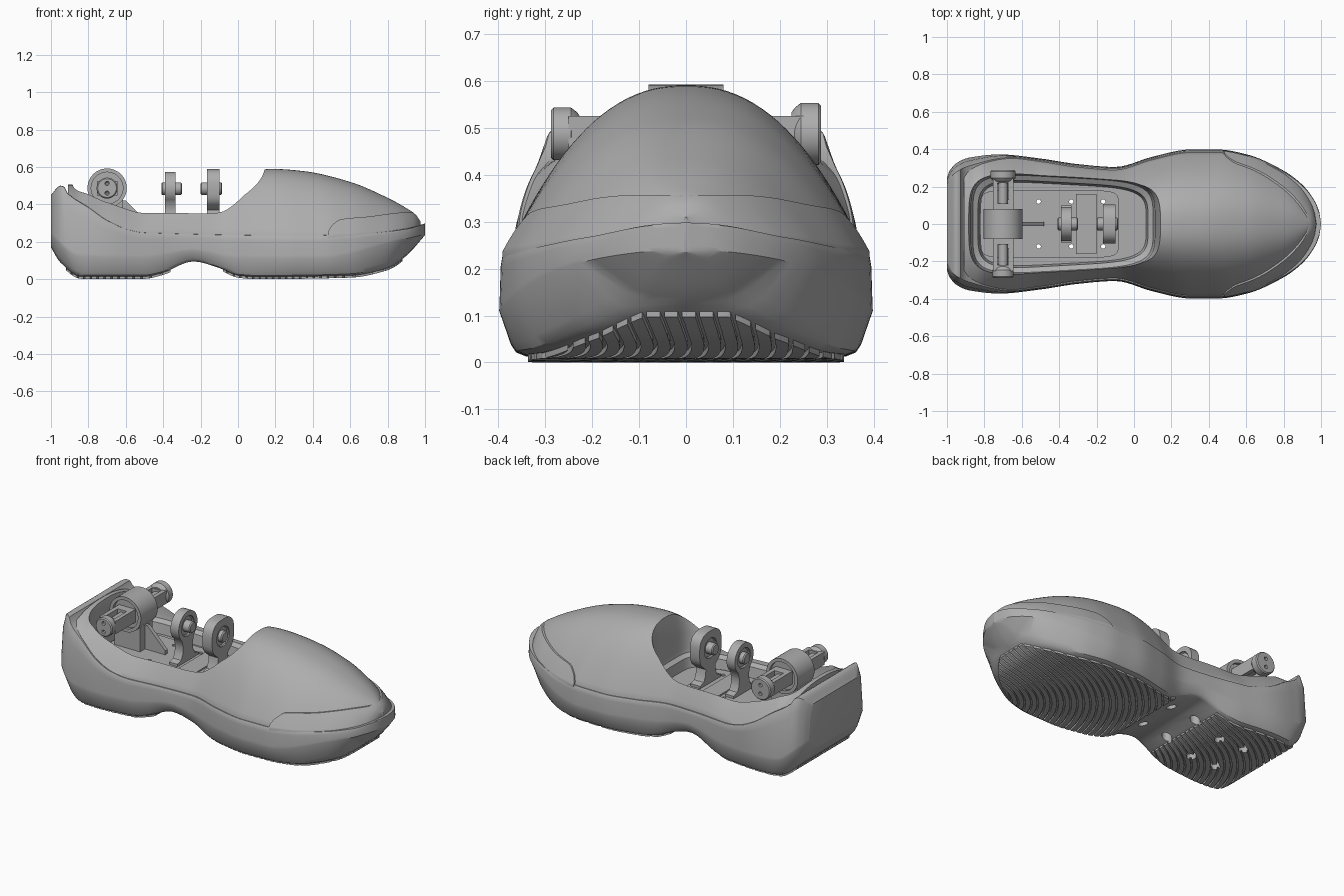
import bpy, bmesh, math
from mathutils import Vector

cube = bpy.data.objects.get("Cube")
if cube:
    bpy.data.objects.remove(cube, do_unlink=True)

grey = bpy.data.materials.new("plain grey")
grey.use_nodes = True
grey.diffuse_color = (0.42, 0.42, 0.42, 1)
grey.node_tree.nodes["Principled BSDF"].inputs["Base Color"].default_value = grey.diffuse_color
parts = []


def skin(name, *stacks):
    """One closed solid for each stack of equal-length rings, all in one object."""
    bm = bmesh.new()
    for rings in stacks:
        rows = [[bm.verts.new(p) for p in ring] for ring in rings]
        n = len(rows[0])
        for a, b in zip(rows, rows[1:]):
            for i in range(n):
                j = (i + 1) % n
                bm.faces.new((a[i], a[j], b[j], b[i]))
        bm.faces.new(rows[0])
        bm.faces.new(rows[-1])
    bmesh.ops.recalc_face_normals(bm, faces=bm.faces)
    mesh = bpy.data.meshes.new(name)
    bm.to_mesh(mesh)
    bm.free()
    mesh.materials.append(grey)
    obj = bpy.data.objects.new(name, mesh)
    bpy.context.collection.objects.link(obj)
    parts.append(obj)
    return obj


def loft(name, lo, hi, section, n=90):
    """Skin half sections, mirrored in y, along x; stations crowd at the ends."""
    rings = []
    for i in range(n + 1):
        x = (lo + hi) / 2 - (hi - lo) / 2 * math.cos(math.pi * i / n)
        half = section(x)
        full = half + [(-y, z) for y, z in reversed(half[1:-1])]
        rings.append([(x, y, z) for y, z in full])
    return skin(name, rings)


def lathe(name, profile, loc, axis="Z", n=40):
    """Turn (radius, height) points around an axis through loc."""
    rings = []
    for r, h in profile:
        ring = []
        for i in range(n):
            a = math.tau * i / n
            c, s = r * math.cos(a), r * math.sin(a)
            p = {"X": (h, c, s), "Y": (c, h, s), "Z": (c, s, h)}[axis]
            ring.append(Vector(loc) + Vector(p))
        rings.append(ring)
    return skin(name, rings)


def rod(name, r, lo, hi, loc, axis):
    return lathe(name, [(r - .006, lo), (r, lo + .006), (r, hi - .006), (r - .006, hi)], loc, axis)


def box(name, x0, x1, y0, y1, z0, z1):
    return skin(name, [[(x0, y0, z), (x1, y0, z), (x1, y1, z), (x0, y1, z)] for z in (z0, z1)])


def rounded_ring(xc, a, b, taper, power, z, n=96):
    """Rounded rectangle whose half depth shrinks towards +x."""
    ring = []
    for i in range(n):
        t = math.tau * i / n
        u, v = (math.copysign(abs(k) ** power, k) for k in (math.cos(t), math.sin(t)))
        ring.append((xc + a * u, (b - taper * a * u) * v, z))
    return ring


def cut(cutters, *targets, operation="DIFFERENCE"):
    for target in targets:
        bpy.context.view_layer.objects.active = target
        for c in cutters:
            mod = target.modifiers.new("cut", "BOOLEAN")
            mod.operation, mod.solver, mod.object = operation, "EXACT", c
            bpy.ops.object.modifier_apply(modifier=mod.name)
    for c in cutters:
        parts.remove(c)
        bpy.data.objects.remove(c, do_unlink=True)


def curve(*pts):
    """Smooth function through (x, value) points without overshoot."""
    slopes = [(b[1] - a[1]) / (b[0] - a[0]) for a, b in zip(pts, pts[1:])]
    inner = [2 * a * b / (a + b) if a * b > 0 else 0 for a, b in zip(slopes, slopes[1:])]
    tan = [slopes[0]] + inner + [slopes[-1]]

    def f(x):
        x = min(max(x, pts[0][0]), pts[-1][0])
        i = max(k for k in range(len(pts) - 1) if pts[k][0] <= x)
        (xa, a), (xb, b) = pts[i], pts[i + 1]
        h = xb - xa
        t = (x - xa) / h
        s = t * t * (3 - 2 * t)
        return a + (b - a) * s + h * t * (1 - t) * (tan[i] * (1 - t) - tan[i + 1] * t)
    return f


# Side and plan profiles of the shoe
half_width = curve((-1, .25), (-.985, .285), (-.95, .325), (-.88, .355), (-.72, .372), (-.5, .35),
                   (-.3, .32), (-.1, .305), (.1, .36), (.3, .398), (.45, .398), (.6, .373),
                   (.8, .285), (.9, .21), (.96, .133), (.99, .065), (1, .004))
sole_z = curve((-1, .17), (-.95, .09), (-.84, .014), (-.5, .014), (-.4, .035), (-.24, .095),
               (-.1, .06), (0, .02), (.1, .012), (.6, .02), (.8, .06), (.9, .125), (1, .235))
belly_z = curve((-1, .23), (-.85, .12), (-.5, .11), (-.24, .15), (0, .11), (.45, .11), (.83, .2), (1, .24))
seam_z = curve((-1, .45), (-.95, .5), (-.93, .495), (-.915, .465), (-.8, .385), (-.7, .315),
               (-.6, .27), (-.5, .25), (.3, .235), (.6, .24), (.9, .27), (1, .298))
crown_z = curve((-.91, .505), (-.87, .505), (-.8, .53), (-.7, .52), (-.5, .48), (-.3, .535), (-.1, .54),
                (.05, .57), (.18, .59), (.35, .578), (.6, .52), (.8, .435), (.9, .38), (.95, .345), (.975, .31))
bumper_z = curve((.48, .25), (.5, .285), (.55, .32), (.7, .335), (.9, .357), (.975, .357))
lean = curve((-1, .13), (-.9, .1), (-.6, 0), (1, 0))
heel_fit = curve((-.91, .76), (-.88, .85), (-.8, .93), (-.6, 1), (1, 1))
sole_fit = curve((-1, .6), (-.9, .78), (-.8, .86), (1, .86))


def toe_width(x, end):
    # plan width pulled in so that the toe closes at the given x
    shift = (1 - end) * max((x - .5) / (end - .5), 0)
    return half_width(x + shift)


def sole_width(x):
    return sole_fit(x) * toe_width(x, .9)


def midsole_section(x):
    w, b, k, t, d = half_width(x), sole_z(x), belly_z(x), seam_z(x), lean(x)
    s, e = sole_width(x), (seam_z(x) - belly_z(x)) * .75
    return [(0, b), (s, b), (s + (w - s) * .35, b + .08 * (k - b)), (s + (w - s) * .55, b + .25 * (k - b)),
            (w, k), (w * .998, k + .02 * min(e * 10, 1)), (w * (.992 - .4 * d), k + e),
            (w * (.983 - d), t - .01), (w * (.97 - d), t - .002), (w * (.9 - d), t), (0, t)]


def dome(x, w, top, n=22):
    s = seam_z(x)
    height = max(crown_z(x) - s, .012)
    limit = min(max((top - s) / height, .01), .9995)
    side = []
    for i in range(n + 1):
        u = limit * (1 - (1 - i / n) ** 2)
        side.append((w * (1 - u) ** .42, s + u * height))
    return [(0, s - .02), (w, s - .02)] + side + [(0, s + limit * height)]


midsole = loft("midsole", -1, 1, midsole_section)
upper = loft("upper", -.91, .955, lambda x: dome(x, max(heel_fit(x) * toe_width(x, .955) - .016, .004), 1))
loft("toe_bumper", .48, .975, lambda x: dome(x, max(toe_width(x, .975) - .006, .005), bumper_z(x)), 60)

# Foot opening with a stepped wall and a flared lip, floor tray, bolt holes
steps = ((.045, .26), (.035, .32), (.008, .335), (.002, .36), (-.002, .45), (-.035, .6), (-.05, .7))
cut([skin("opening", [rounded_ring(-.38, .49 - i, .257 - i, .055, .42, z) for i, z in steps])], midsole, upper)
tray = skin("tray", [rounded_ring(-.45, .37, .18, 0, .22, z) for z in (.24, .275)])
pads = [loft(name, lo, hi, lambda x: [(0, sole_z(x) - .012), (sole_width(x) * .985, sole_z(x) - .012),
                                      (sole_width(x) * .985, sole_z(x) + .004), (0, sole_z(x) + .004)], 40)
        for name, lo, hi in (("heel_tread", -.92, -.36), ("forefoot_tread", -.08, .88))]

# Curved tread ribs cut out of the sole pads
for pad, cx in zip(pads, (-.3, .75)):
    walls = []
    for k in range(2, 34):
        r = .036 * k
        outline = []
        for rad, sign in ((r, 1), (r + .027, -1)):
            for i in range(41):
                a = math.radians(10 + 200 * (i if sign > 0 else 40 - i) / 40)
                outline.append((cx + rad * math.cos(a), -.42 + rad * math.sin(a)))
        walls.append([[(x, y, z) for x, y in outline] for z in (-.1, .3)])
    cut([skin("ribs", *walls)], pad, operation="INTERSECT")

bolts = [(x, y) for x in (-.68, -.51, -.335, -.165) for y in (-.12, .12)]
cut([lathe("bolt_hole", [(.028, -.1), (.028, .2), (.012, .2), (.012, .4)], (x, y, 0), n=20) for x, y in bolts],
    midsole, upper, tray, pads[0])


# Two upright bearing brackets
def bracket(name, x0, x1, zc, r, power):
    half = [(.1, .27), (.1, .29), (.065, .3), (.05, .33), (.045, .37)]
    for deg in range(-50, 90, 10):
        c, s = math.cos(math.radians(deg)), math.sin(math.radians(deg))
        half.append((r * c ** power, zc + r * math.copysign(abs(s) ** power, s)))
    full = half + [(0, zc + r)] + [(-y, z) for y, z in reversed(half)]
    return skin(name, [[(x, y, z) for y, z in full] for x in (x0, x1)])


for name, x0, x1, p0, p1, r, power in (("rear", -.39, -.335, -.41, -.3, .09, 1),
                                       ("front", -.165, -.1, -.2, -.085, .105, .7)):
    body = bracket(name + "_bracket", x0, x1, .484, r, power)
    cut([rod("bore", .06, -.02, .012, (x0, 0, .484), "X"), rod("bore", .06, -.012, .02, (x1, 0, .484), "X")], body)
    rod(name + "_bracket_shaft", .034, p0, p1, (0, 0, .484), "X")
box("bracket_base", -.31, -.2, -.16, .16, .27, .284)

# Ankle hub on its pedestal
ankle = (-.7, 0, .487)
lathe("ankle_hub", [(.07, -.06), (.085, -.06), (.085, -.08), (.105, -.08), (.105, .08),
                    (.085, .08), (.085, .06), (.07, .06)], ankle, "Y", 56)
box("ankle_pedestal", -.785, -.615, -.06, .06, .27, .46)
skin("ankle_gusset", [[(-.63, y, .27), (-.48, y, .27), (-.48, y, .3), (-.6, y, .42), (-.63, y, .42)]
                      for y in (-.012, .012)])

# Slotted axle arms with drilled end caps
for side, sign, r in (("left", 1, .066), ("right", -1, .056)):
    def span(a, b):
        return sorted((a * sign, b * sign))
    arm = box(side + "_axle_arm", -.755, -.645, *span(.05, .25), .447, .525)
    cut([box("slot", -.73, -.67, *span(.11, .22), .3, .7)], arm)
    rod(side + "_axle", .025, *span(.05, .25), ankle, "Y")
    cap = lathe(side + "_axle_cap", [(r - .02, .225 * sign), (r - .01, .232 * sign), (r, .245 * sign),
                                     (r, .282 * sign), (r - .006, .288 * sign)], ankle, "Y")
    cut([rod("pin_hole", .011, -.02, .02, (-.7, .288 * sign, z), "Y") for z in (.46, .512)], cap)

# Smooth curved faces, keep creases sharp
bpy.ops.object.select_all(action="DESELECT")
for obj in parts:
    obj.select_set(True)
bpy.context.view_layer.objects.active = parts[0]
bpy.ops.object.shade_smooth_by_angle(angle=math.radians(32))
